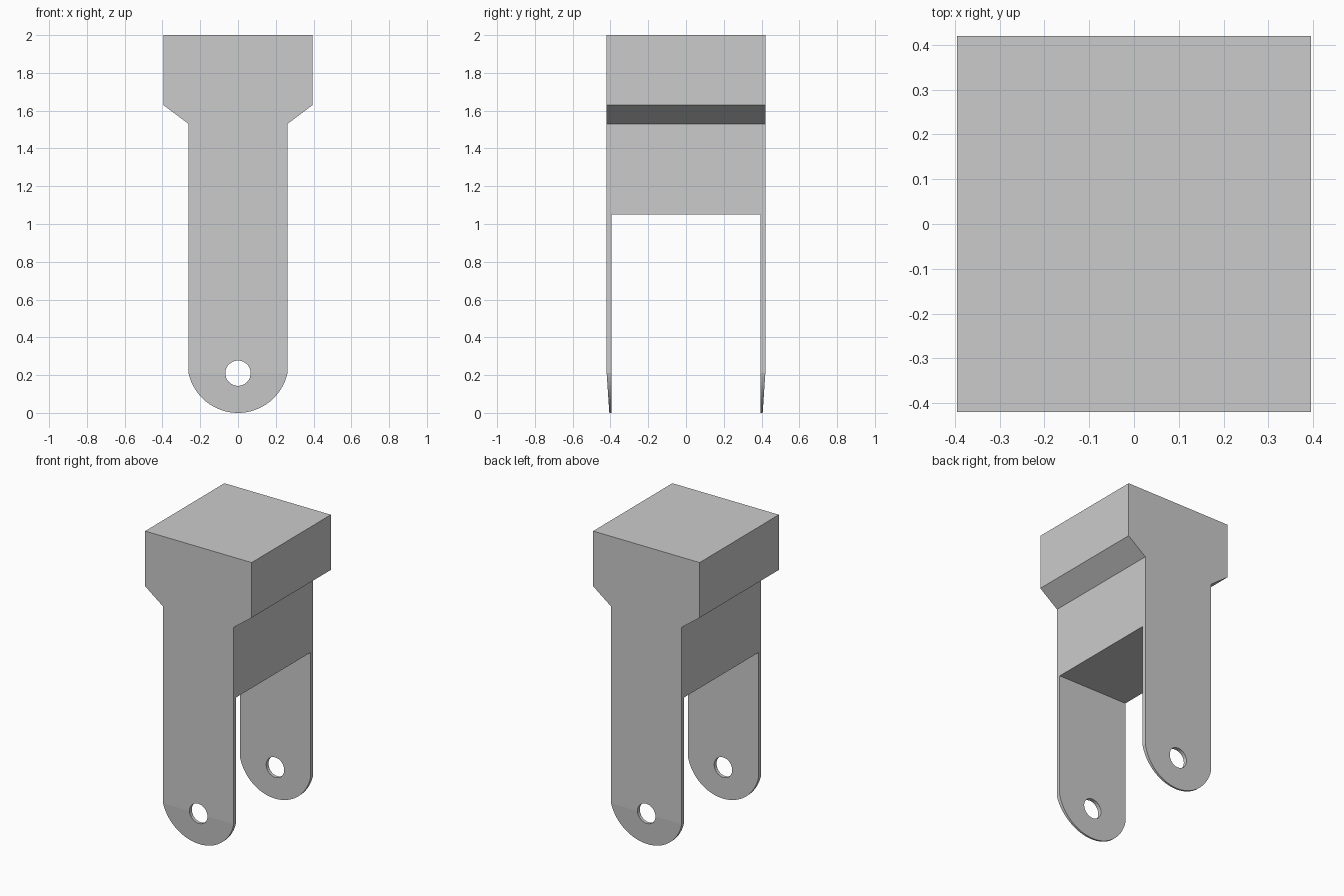
import bpy, bmesh
from math import sin, cos, asin, pi

cube = bpy.data.objects.get("Cube")
if cube:
    bpy.data.objects.remove(cube, do_unlink=True)

HALF_Y = 0.42       # half depth of the body
LEG_X = 0.262       # half width of the legs
PIVOT_Z = 0.21      # height of the pivot holes
TAPER = 0.014       # thinning of the leg tips

grey = bpy.data.materials.new("plain grey")
grey.use_nodes = True
colour = (0.6, 0.6, 0.6, 1)
grey.diffuse_color = colour
grey.node_tree.nodes["Principled BSDF"].inputs["Base Color"].default_value = colour


def cut(target, cutter):
    """Subtract a cutter from the target and discard it."""
    mod = target.modifiers.new("cut", 'BOOLEAN')
    mod.operation = 'DIFFERENCE'
    mod.solver = 'EXACT'
    mod.object = cutter
    cutter.hide_render = True
    bpy.context.view_layer.objects.active = target
    bpy.ops.object.modifier_apply(modifier=mod.name)
    bpy.data.objects.remove(cutter, do_unlink=True)


# Silhouette: wide head, sloped shoulders, straight legs, rounded tip
radius = (LEG_X ** 2 + PIVOT_Z ** 2) / (2 * PIVOT_Z)
sweep = asin(LEG_X / radius)
steps = 32
profile = [(LEG_X, 1.53), (0.395, 1.63), (0.395, 2), (-0.395, 2), (-0.395, 1.63), (-LEG_X, 1.53)]
for i in range(steps + 1):
    a = sweep * (2 * i / steps - 1)
    profile.append((radius * sin(a), radius * (1 - cos(a))))

bm = bmesh.new()
face = bm.faces.new([bm.verts.new((x, -HALF_Y, z)) for x, z in profile])
extruded = bmesh.ops.extrude_face_region(bm, geom=[face])
bmesh.ops.translate(bm, vec=(0, 2 * HALF_Y, 0),
                    verts=[v for v in extruded["geom"] if isinstance(v, bmesh.types.BMVert)])

# Thin the outer faces of the rounded tips
for side in (-1, 1):
    ends = [v for v in bm.verts if v.co.y * side > 0 and abs(v.co.z - PIVOT_Z) < 0.001]
    bmesh.ops.connect_verts(bm, verts=ends)
for v in bm.verts:
    if v.co.z < PIVOT_Z:
        v.co.y *= 1 - TAPER / HALF_Y * (1 - v.co.z / PIVOT_Z)
bmesh.ops.recalc_face_normals(bm, faces=bm.faces)

mesh = bpy.data.meshes.new("fork_bracket")
bm.to_mesh(mesh)
bm.free()
mesh.materials.append(grey)
bracket = bpy.data.objects.new("fork_bracket", mesh)
bpy.context.collection.objects.link(bracket)

# Slot between the two legs
bpy.ops.mesh.primitive_cube_add(size=1, location=(0, 0, 0.05))
slot = bpy.context.object
slot.name = "slot_cutter"
slot.scale = (1, 0.788, 2)
cut(bracket, slot)

# Pivot hole through both legs
bpy.ops.mesh.primitive_cylinder_add(vertices=32, radius=0.067, depth=2,
                                    location=(0, 0, PIVOT_Z), rotation=(pi / 2, 0, 0))
hole = bpy.context.object
hole.name = "hole_cutter"
cut(bracket, hole)
